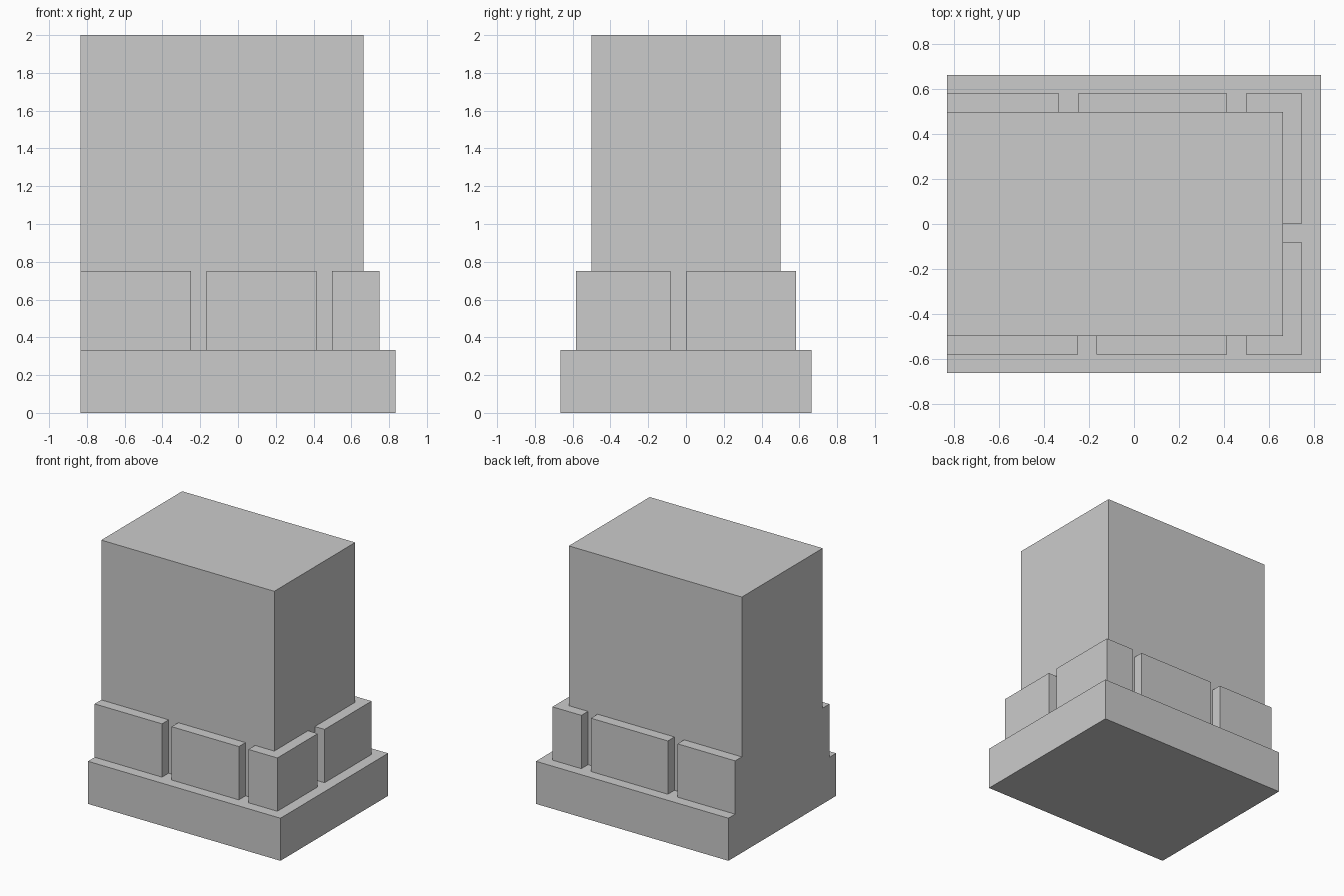
import bpy
import bmesh

if "Cube" in bpy.data.objects:
    bpy.data.objects.remove(bpy.data.objects["Cube"])

LEFT, CORE_X, BLOCK_X, BASE_X = -0.833, 0.664, 0.748, 0.833
CORE_Y, BLOCK_Y, BASE_Y = 0.5, 0.582, 0.665
BASE_Z, BLOCK_Z, TOP_Z = 0.333, 0.75, 2.0


def prism(name, outline, z0, z1):
    """Extrude a flat outline from z0 to z1."""
    bm = bmesh.new()
    face = bm.faces.new([bm.verts.new((x, y, z0)) for x, y in outline])
    ext = bmesh.ops.extrude_face_region(bm, geom=[face], use_keep_orig=True)
    for v in ext["geom"]:
        if isinstance(v, bmesh.types.BMVert):
            v.co.z = z1
    bmesh.ops.recalc_face_normals(bm, faces=bm.faces)
    mesh = bpy.data.meshes.new(name)
    bm.to_mesh(mesh)
    bm.free()
    obj = bpy.data.objects.new(name, mesh)
    bpy.context.collection.objects.link(obj)
    return obj


def rect(x0, x1, y0, y1):
    return [(x0, y0), (x1, y0), (x1, y1), (x0, y1)]


# Base slab and tall wall core, flush on the left
prism("base_slab", rect(LEFT, BASE_X, -BASE_Y, BASE_Y), 0, BASE_Z)
prism("wall_core", rect(LEFT, CORE_X, -CORE_Y, CORE_Y), BASE_Z, TOP_Z)

# Facing stones along the front and back, and L-shaped stones at the corners
rows = (("front", -1, [(LEFT, -0.25), (-0.167, 0.415)], -0.083),
        ("back", 1, [(LEFT, -0.335), (-0.25, 0.415)], 0.002))
for side, s, spans, corner_end in rows:
    for i, (x0, x1) in enumerate(spans, 1):
        prism(f"{side}_stone_{i}", rect(x0, x1, s * CORE_Y, s * BLOCK_Y), BASE_Z, BLOCK_Z)
    prism(f"{side}_corner_stone",
          [(0.498, s * CORE_Y), (0.498, s * BLOCK_Y), (BLOCK_X, s * BLOCK_Y),
           (BLOCK_X, corner_end), (CORE_X, corner_end), (CORE_X, s * CORE_Y)],
          BASE_Z, BLOCK_Z)
